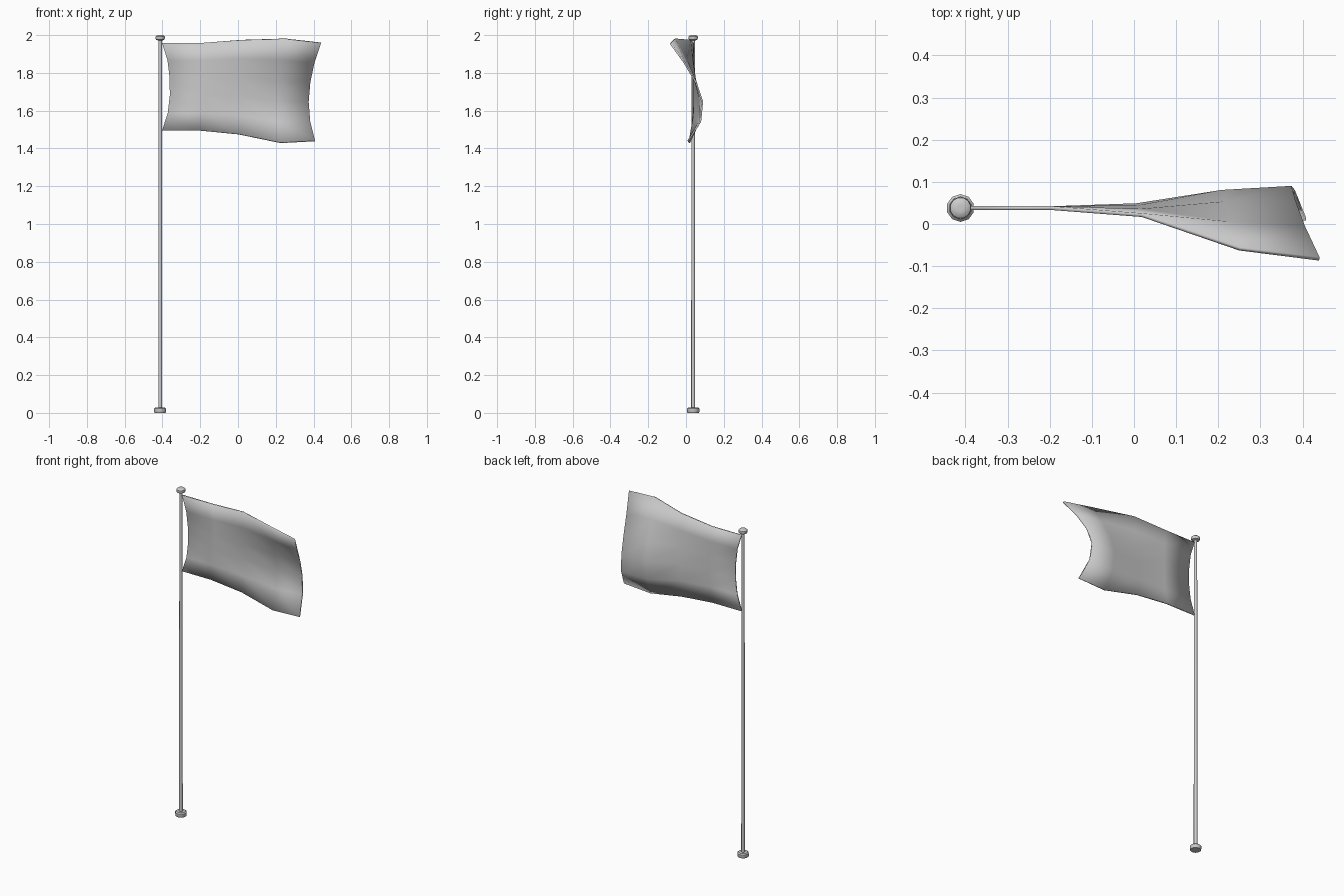
import bpy, bmesh, math

if "Cube" in bpy.data.objects:
    bpy.data.objects.remove(bpy.data.objects["Cube"])

PX, PY = -0.412, 0.038  # pole axis


def lathe(name, profile, sides=10):
    """Revolve (radius, z) points around the pole axis, capping both ends."""
    bm = bmesh.new()
    rings = []
    for r, z in profile:
        rings.append([bm.verts.new((PX + r * math.cos(2 * math.pi * (i + 0.5) / sides),
                                    PY + r * math.sin(2 * math.pi * (i + 0.5) / sides), z))
                      for i in range(sides)])
    for a, b in zip(rings, rings[1:]):
        for i in range(sides):
            j = (i + 1) % sides
            bm.faces.new((a[i], a[j], b[j], b[i]))
    bm.faces.new(rings[0][::-1])
    bm.faces.new(rings[-1])
    return finish(name, bm)


def finish(name, bm):
    mesh = bpy.data.meshes.new(name)
    bm.to_mesh(mesh)
    bm.free()
    ob = bpy.data.objects.new(name, mesh)
    bpy.context.collection.objects.link(ob)
    bpy.ops.object.select_all(action='DESELECT')
    ob.select_set(True)
    bpy.context.view_layer.objects.active = ob
    bpy.ops.object.shade_smooth_by_angle(angle=math.radians(40))
    return ob


# Pole, foot and cap
lathe("pole", [(0.0105, 0.02), (0.0095, 1.98)])
lathe("foot", [(0.030, 0), (0.033, 0.006), (0.033, 0.022), (0.027, 0.028)])
lathe("finial", [(0.014, 1.972), (0.023, 1.976), (0.026, 1.984), (0.025, 1.993),
                 (0.018, 1.999), (0.008, 2.0)], 12)

# Flag: columns of (x share, top z, bottom z, ripple strength)
columns = [(0.0, 1.958, 1.495, 0.0), (0.24, 1.958, 1.495, 0.0),
           (0.50, 1.974, 1.475, 0.14), (0.775, 1.98, 1.43, 0.80),
           (1.0, 1.958, 1.44, 1.0)]
# Rows from top to bottom: (height share, left x, right x, y of the free edge)
rows = [(0.0, -0.402, 0.440, -0.083), (0.2, -0.373, 0.405, -0.008),
        (0.4, -0.362, 0.383, 0.052), (0.6, -0.361, 0.374, 0.086),
        (0.8, -0.372, 0.382, 0.076), (1.0, -0.402, 0.408, 0.012)]
bm = bmesh.new()
grid = []
for t, xl, xr, edge_y in rows:
    line = []
    for s, top, bottom, ripple in columns:
        line.append(bm.verts.new((xl + (xr - xl) * s,
                                  PY + (edge_y - PY) * ripple,
                                  top + (bottom - top) * t)))
    grid.append(line)
for a, b in zip(grid, grid[1:]):
    for i in range(len(columns) - 1):
        bm.faces.new((a[i], b[i], b[i + 1], a[i + 1]))
flag = finish("flag", bm)
solid = flag.modifiers.new("cloth_thickness", 'SOLIDIFY')
solid.thickness = 0.009
solid.offset = 0
